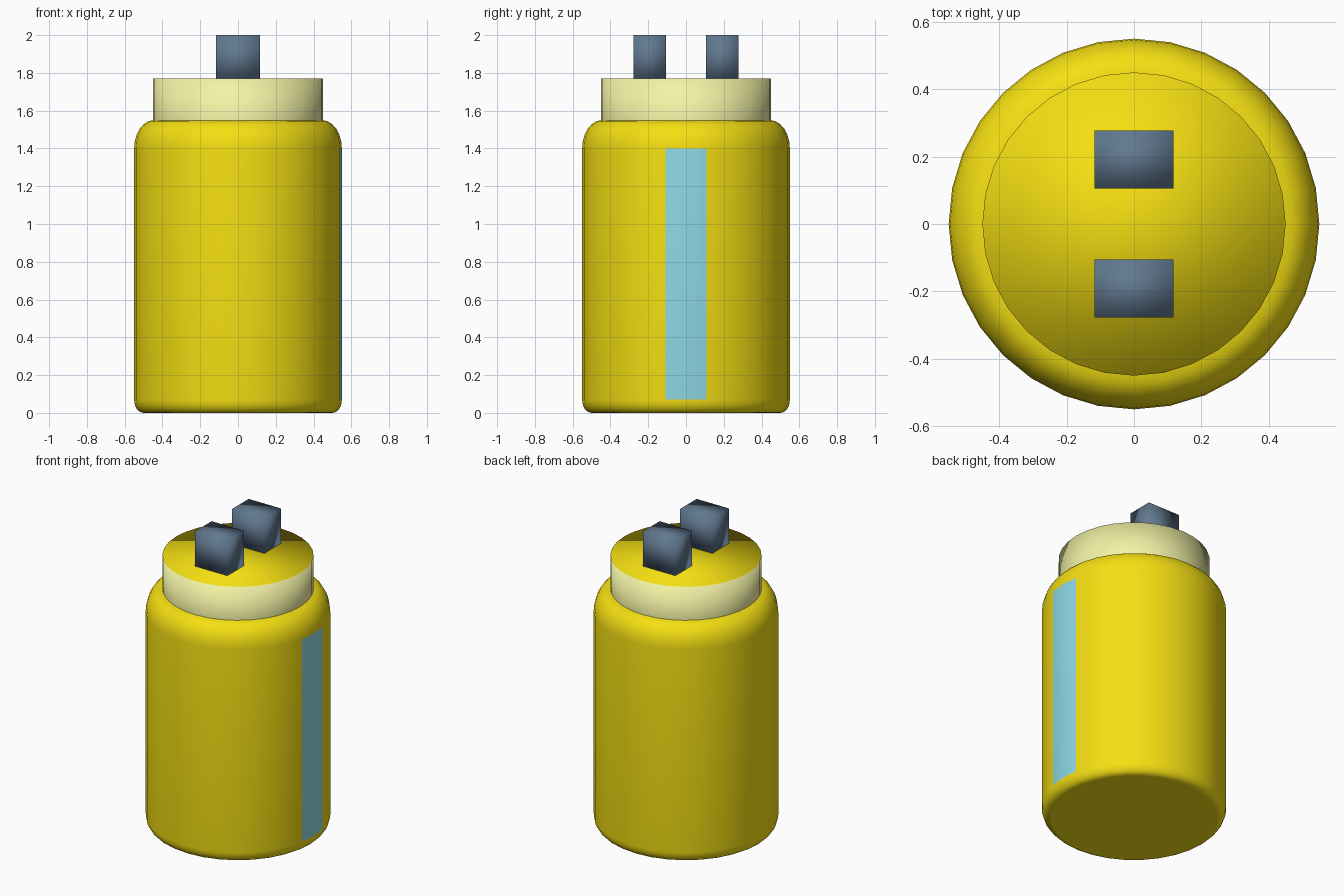
import bpy, bmesh, math

if "Cube" in bpy.data.objects:
    bpy.data.objects.remove(bpy.data.objects["Cube"])

SIDES = 32


def material(name, rgb):
    m = bpy.data.materials.new(name)
    m.diffuse_color = (*rgb, 1)
    m.use_nodes = True
    m.node_tree.nodes["Principled BSDF"].inputs["Base Color"].default_value = m.diffuse_color
    return m


yellow = material("yellow", (0.91, 0.74, 0.006))
cream = material("cream", (0.90, 0.90, 0.38))
blue = material("light_blue", (0.27, 0.69, 0.78))
slate = material("slate", (0.12, 0.19, 0.28))


def finish(bm, name, mats):
    bmesh.ops.recalc_face_normals(bm, faces=bm.faces)
    me = bpy.data.meshes.new(name)
    bm.to_mesh(me)
    bm.free()
    for m in mats:
        me.materials.append(m)
    ob = bpy.data.objects.new(name, me)
    bpy.context.collection.objects.link(ob)
    return ob


def lathe(profile):
    """Closed solid of revolution from (radius, z) points."""
    bm = bmesh.new()
    rings = []
    for r, z in profile:
        rings.append([bm.verts.new((r * math.cos(2 * math.pi * i / SIDES),
                                    r * math.sin(2 * math.pi * i / SIDES), z))
                      for i in range(SIDES)])
    for a, b in zip(rings, rings[1:]):
        for i in range(SIDES):
            j = (i + 1) % SIDES
            bm.faces.new((a[i], a[j], b[j], b[i])).smooth = True
    bottom = bm.faces.new(rings[0][::-1])
    top = bm.faces.new(rings[-1])
    return bm, bottom, top


def arc(rx, rz, z0, start, end, steps=6):
    """Quarter-ellipse rounding that meets the 0.55 wall."""
    pts = []
    for k in range(steps + 1):
        t = math.radians(start + (end - start) * k / steps)
        pts.append((0.55 - rx + rx * math.cos(t), z0 + rz * math.sin(t)))
    return pts


# Bottle body with rounded shoulder and foot
bm, bottom, top = lathe(arc(0.05, 0.07, 0.07, -90, 0) + arc(0.105, 0.15, 1.40, 0, 90))
# Level stripe: the two tall wall faces either side of +x
for f in bm.faces:
    c = f.calc_center_median()
    tall = max(v.co.z for v in f.verts) - min(v.co.z for v in f.verts) > 1
    if tall and len(f.verts) == 4 and c.x > 0.53 and abs(c.y) < 0.1:
        f.material_index = 1
finish(bm, "bottle_body", [yellow, blue])

# Collar with yellow top, smoothed across its upper rim
bm, bottom, top = lathe([(0.45, 1.545), (0.45, 1.77)])
top.smooth = True
top.material_index = 1
finish(bm, "collar", [cream, yellow])

# Two terminal blocks on the collar
for name, y in (("front_terminal", -0.192), ("back_terminal", 0.192)):
    bm = bmesh.new()
    bmesh.ops.create_cube(bm, size=1)
    for v in bm.verts:
        v.co.x *= 0.234
        v.co.y = v.co.y * 0.172 + y
        v.co.z = v.co.z * 0.24 + 1.88
    for f in bm.faces:
        f.smooth = True
    finish(bm, name, [slate])
